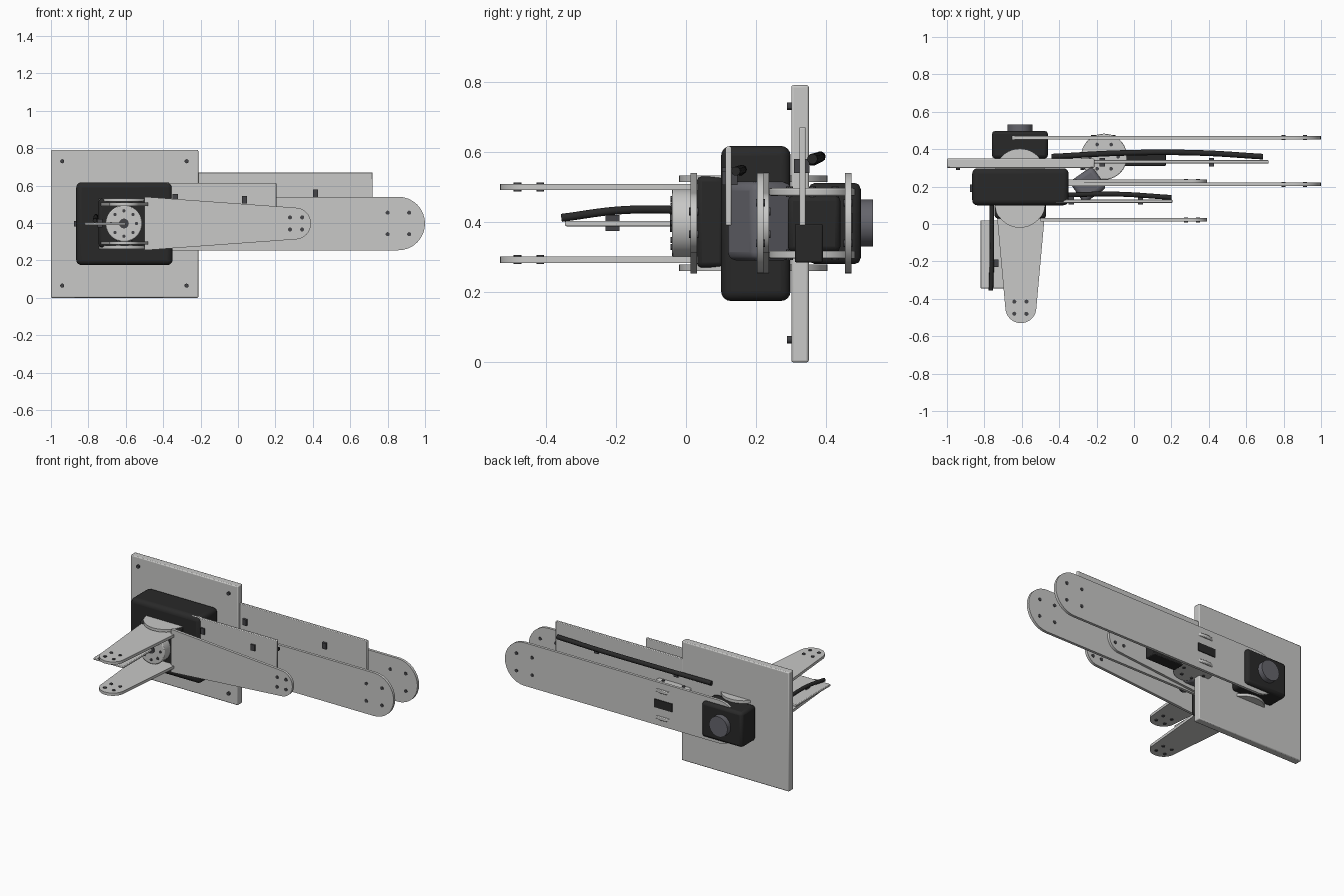
import bpy, bmesh, math
from mathutils import Matrix, Vector

cube = bpy.data.objects.get("Cube")
if cube:
    bpy.data.objects.remove(cube, do_unlink=True)


def material(name, rgb):
    m = bpy.data.materials.new(name)
    m.use_nodes = True
    m.diffuse_color = (*rgb, 1)
    m.node_tree.nodes["Principled BSDF"].inputs["Base Color"].default_value = (*rgb, 1)
    return m


LIGHT = material("light grey", (0.58, 0.58, 0.57))
BLACK = material("soft black", (0.022, 0.022, 0.022))
STEEL = material("slate grey", (0.13, 0.13, 0.15))
SCREW = material("screw grey", (0.06, 0.06, 0.065))


def finish(name, bm, mat, bevel=0, segments=2):
    bmesh.ops.recalc_face_normals(bm, faces=bm.faces)
    mesh = bpy.data.meshes.new(name)
    bm.to_mesh(mesh)
    bm.free()
    obj = bpy.data.objects.new(name, mesh)
    bpy.context.collection.objects.link(obj)
    mesh.materials.append(mat)
    if bevel:
        mod = obj.modifiers.new("rounded edges", "BEVEL")
        mod.width, mod.segments = bevel, segments
    bpy.ops.object.select_all(action="DESELECT")
    obj.select_set(True)
    bpy.context.view_layer.objects.active = obj
    bpy.ops.object.shade_smooth_by_angle()
    return obj


def box(name, low, high, mat, bevel=0, segments=2, turn=0):
    low, high = Vector(low), Vector(high)
    bm = bmesh.new()
    bmesh.ops.create_cube(bm, size=1)
    bmesh.ops.scale(bm, vec=high - low, verts=bm.verts)
    bmesh.ops.rotate(bm, matrix=Matrix.Rotation(turn, 3, "Z"), verts=bm.verts)
    bmesh.ops.translate(bm, vec=(low + high) / 2, verts=bm.verts)
    return finish(name, bm, mat, bevel, segments)


def disc(name, centre, radius, depth, axis, mat, bevel=0, sides=40):
    bm = bmesh.new()
    bmesh.ops.create_cone(bm, cap_ends=True, segments=sides, radius1=radius,
                          radius2=radius, depth=depth)
    if axis == "y":
        bmesh.ops.rotate(bm, matrix=Matrix.Rotation(math.pi / 2, 3, "X"), verts=bm.verts)
    bmesh.ops.translate(bm, vec=centre, verts=bm.verts)
    return finish(name, bm, mat, bevel)


def place(u, v, w, axis):
    # u runs along the arm, v across it and w through its thickness
    return Vector((u, w, v)) if axis == "y" else Vector((v, -u, w))


def arm(name, start, end, root, tip, v, w, axis, round_root=False, thick=0.018):
    # Plate outline: root edge or arc, then a round tip
    outline = []
    steps = 16
    for i in range(steps + 1):
        a = math.pi * (i / steps - 0.5)
        outline.append((end - tip + tip * math.cos(a), v + tip * math.sin(a)))
    if round_root:
        for i in range(steps + 1):
            a = math.pi * (i / steps + 0.5)
            outline.append((start + root + root * math.cos(a), v + root * math.sin(a)))
    else:
        outline += [(start, v + root), (start, v - root)]
    bm = bmesh.new()
    face = bm.faces.new([bm.verts.new(place(a, b, w - thick / 2, axis)) for a, b in outline])
    ext = bmesh.ops.extrude_face_region(bm, geom=[face])
    shift = place(0, 0, thick, axis)
    bmesh.ops.translate(bm, vec=shift, verts=[e for e in ext["geom"]
                                              if isinstance(e, bmesh.types.BMVert)])
    return finish(name, bm, LIGHT)


def screws(name, us, vs, w, axis, depth=0.026):
    for u in us:
        for v in vs:
            disc(name, place(u, v, w, axis), 0.011, depth, axis, SCREW, sides=12)


def cable(name, points, radius):
    curve = bpy.data.curves.new(name, "CURVE")
    curve.dimensions = "3D"
    curve.bevel_depth, curve.bevel_resolution = radius, 3
    curve.use_fill_caps = True
    spline = curve.splines.new("BEZIER")
    spline.bezier_points.add(len(points) - 1)
    for knot, p in zip(spline.bezier_points, points):
        knot.co = p
        knot.handle_left_type = knot.handle_right_type = "AUTO"
    obj = bpy.data.objects.new(name, curve)
    bpy.context.collection.objects.link(obj)
    curve.materials.append(BLACK)


MID = 0.397     # height of the joint centres
HUB = -0.61     # x of the stacked motors

# Mounting plate and housing
box("mounting_plate", (-1, 0.3, 0), (-0.212, 0.35, 0.79), LIGHT, 0.006)
screws("mounting_screw", (-0.94, -0.275), (0.065, 0.73), 0.297, "y", 0.018)
box("main_housing", (-0.865, 0.1, 0.175), (-0.35, 0.298, 0.617), BLACK, 0.028, 4)
box("housing_button", (-0.878, 0.17, 0.38), (-0.86, 0.21, 0.41), SCREW)

# Long pair of arms
for side, start, y in (("front", -0.36, 0.212), ("rear", -0.71, 0.462)):
    arm("long_arm_" + side, start, 1, 0.143, 0.143, MID, y, "y", side == "rear")
    screws("long_arm_screw", (0.8, 0.915), (0.34, 0.455), y, "y")

# Tapered pair of arms
for side, start, y in (("front", -0.5, 0.022), ("rear", -0.36, 0.228)):
    arm("short_arm_" + side, start, 0.39, 0.143, 0.085, MID, y, "y")
    screws("short_arm_screw", (0.278, 0.343), (0.365, 0.43), y, "y")

# Forward pair of arms
for side, z in (("lower", 0.293), ("upper", 0.5)):
    arm("forward_arm_" + side, -0.26, 0.53, 0.135, 0.083, HUB + 0.005, z, "z", True)
    screws("forward_arm_screw", (0.415, 0.48), (-0.64, -0.575), z, "z")

# Cable carrier plates, clips and cables
box("long_carrier", (-0.215, 0.323, 0.39), (0.72, 0.341, 0.67), LIGHT, 0.004)
box("short_carrier", (-0.42, 0.113, 0.39), (0.205, 0.13, 0.615), LIGHT, 0.004)
box("forward_carrier", (-0.82, -0.345, 0.388), (-0.6, 0.02, 0.403), LIGHT, 0.004)
for x, y, z in ((0.415, 0.33, 0.56), (-0.17, 0.33, 0.56), (0.035, 0.125, 0.525),
                (-0.335, 0.125, 0.535)):
    box("cable_clip", (x - 0.014, y - 0.022, z - 0.02), (x + 0.014, y + 0.022, z + 0.02), SCREW)
box("forward_clip", (-0.75, -0.23, 0.375), (-0.725, -0.19, 0.42), SCREW)
cable("long_cable", [(-0.44, 0.36, 0.575), (-0.05, 0.38, 0.585), (0.35, 0.38, 0.585),
                     (0.69, 0.36, 0.58)], 0.015)
cable("short_cable", [(-0.38, 0.155, 0.545), (-0.1, 0.16, 0.55), (0.2, 0.142, 0.545)], 0.013)
cable("forward_cable", [(-0.765, -0.355, 0.412), (-0.76, -0.18, 0.434),
                        (-0.76, 0.0, 0.434), (-0.76, 0.11, 0.43)], 0.012)

# Front motor with its output horn
box("front_motor", (-0.745, 0.03, 0.27), (-0.47, 0.11, 0.53), BLACK, 0.015)
disc("front_horn", (HUB, -0.005, MID), 0.098, 0.07, "y", LIGHT, 0.006)
disc("front_horn_hub", (HUB, -0.042, MID), 0.026, 0.008, "y", SCREW)
for i in range(8):
    a = math.tau * i / 8
    disc("front_horn_screw", (HUB + 0.068 * math.cos(a), -0.041, MID + 0.068 * math.sin(a)),
         0.009, 0.006, "y", SCREW, sides=10)

# Rear motor with its shaft cover
box("rear_motor", (-0.76, 0.35, 0.28), (-0.46, 0.498, 0.512), BLACK, 0.018)
disc("rear_shaft_cover", (HUB, 0.51, MID), 0.067, 0.046, "y", STEEL)

# Joint discs over and under the stacked motors
for z in (0.27, 0.523):
    disc("hub_front_disc", (HUB, 0.115, z), 0.135, 0.018, "z", LIGHT)
    disc("hub_rear_disc", (HUB, 0.268, z), 0.135, 0.018, "z", LIGHT)

# Elbow motor between the long arms
ELBOW = Vector((-0.16, 0.36, 0))
box("elbow_motor", (-0.25, 0.29, 0.315), (-0.07, 0.44, 0.475), BLACK, 0.015)
for z in (0.307, 0.486):
    disc("elbow_disc", ELBOW + Vector((0, 0, z)), 0.123, 0.022, "z", LIGHT, 0.004)
    for i in range(6):
        a = math.tau * i / 6
        spot = ELBOW + Vector((0.075 * math.cos(a), 0.075 * math.sin(a), z))
        disc("elbow_screw", spot, 0.01, 0.03, "z", SCREW, sides=10)
box("elbow_slot", (-0.23, 0.47, 0.37), (-0.1, 0.476, 0.425), BLACK)
box("elbow_bracket", (-0.05, 0.31, 0.285), (0.17, 0.39, 0.395), BLACK, 0.005)

# Wrist motor between the tapered arms
box("wrist_motor", (-0.32, 0.14, 0.29), (-0.17, 0.28, 0.515), STEEL, 0.025, 3,
    math.radians(35))
